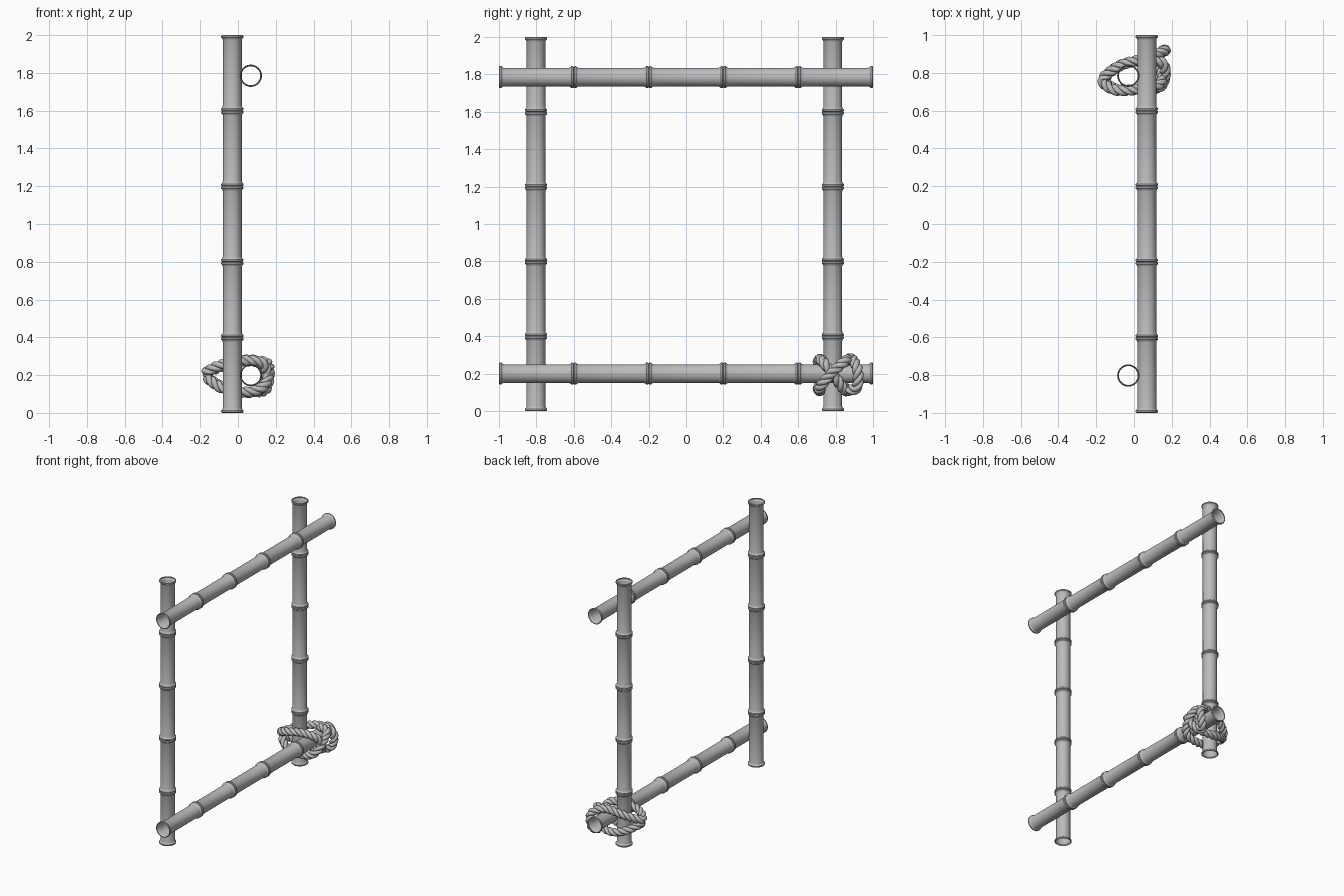
import bpy, bmesh, math
from mathutils import Vector, Matrix

if "Cube" in bpy.data.objects:
    bpy.data.objects.remove(bpy.data.objects["Cube"])


def flat_material(name, value):
    m = bpy.data.materials.new(name)
    m.diffuse_color = (value, value, value, 1)
    m.use_nodes = True
    m.node_tree.nodes["Principled BSDF"].inputs["Base Color"].default_value = m.diffuse_color
    return m


GREY = flat_material("plain grey", 0.5)


def finish(bm, name, matrix=None):
    bmesh.ops.recalc_face_normals(bm, faces=bm.faces)
    mesh = bpy.data.meshes.new(name)
    bm.to_mesh(mesh)
    bm.free()
    obj = bpy.data.objects.new(name, mesh)
    bpy.context.collection.objects.link(obj)
    mesh.materials.append(GREY)
    if matrix is not None:
        mesh.transform(matrix)
    bpy.ops.object.select_all(action='DESELECT')
    obj.select_set(True)
    bpy.context.view_layer.objects.active = obj
    bpy.ops.object.shade_smooth_by_angle(angle=math.radians(35))
    return obj


def skin(bm, rings):
    for a, b in zip(rings, rings[1:]):
        n = len(a)
        for i in range(n):
            bm.faces.new((a[i], a[(i + 1) % n], b[(i + 1) % n], b[i]))


def bamboo(name, matrix, sides=32, length=2.0, segments=5):
    """Open tube along z: stacked segments, each with flared lips."""
    lip = [(0.0, 0.054), (0.004, 0.059), (0.012, 0.059), (0.018, 0.053), (0.026, 0.050)]
    seg = length / segments
    profile = []
    for s in range(segments):
        part = [(s * seg + d, r) for d, r in lip]
        part += [((s + 1) * seg - d, r) for d, r in reversed(lip)]
        profile += part if s == 0 else part[1:]
    bm = bmesh.new()
    rings = []
    for z, r in profile:
        rings.append([bm.verts.new((r * math.cos(2 * math.pi * i / sides),
                                    r * math.sin(2 * math.pi * i / sides), z))
                      for i in range(sides)])
    skin(bm, rings)
    return finish(bm, name, matrix)


def rope(name, points, radius=0.03, pitch=0.12, sides=24, steps=20):
    """Three-strand twisted rope swept along a smooth path."""
    p = [Vector(q) for q in points]
    p = [2 * p[0] - p[1]] + p + [2 * p[-1] - p[-2]]
    path = []
    for k in range(1, len(p) - 2):
        a, b, c, d = p[k - 1:k + 3]
        for j in range(steps):
            t = j / steps
            path.append(0.5 * (2 * b + (c - a) * t + (2 * a - 5 * b + 4 * c - d) * t * t
                               + (3 * b - a - 3 * c + d) * t ** 3))
    path.append(p[-2])
    bm = bmesh.new()
    rings, run = [], 0.0
    normal = Vector((0.31, 0.2, 0.9))
    for k, q in enumerate(path):
        tangent = (path[min(k + 1, len(path) - 1)] - path[max(k - 1, 0)]).normalized()
        normal = (normal - tangent * normal.dot(tangent)).normalized()
        side = tangent.cross(normal)
        if k:
            run += (q - path[k - 1]).length
        twist = 2 * math.pi * run / pitch
        ring = []
        for i in range(sides):
            f = 2 * math.pi * i / sides
            r = radius * (0.68 + 0.32 * abs(math.sin(1.5 * f)) ** 0.8)
            ring.append(bm.verts.new(q + normal * r * math.cos(f + twist)
                                     + side * r * math.sin(f + twist)))
        rings.append(ring)
    skin(bm, rings)
    bm.faces.new(rings[0])
    bm.faces.new(rings[-1])
    return finish(bm, name)


# Upright poles
for name, y in (("front_upright", -0.802), ("back_upright", 0.785)):
    bamboo(name, Matrix.Translation((-0.03, y, 0)))

# Crossbars, laid along y
for name, z in (("lower_crossbar", 0.2), ("upper_crossbar", 1.785)):
    bamboo(name, Matrix.Translation((0.068, -1, z)) @ Matrix.Rotation(-math.pi / 2, 4, 'X'))

# Lashing at the lower back corner
rope("rope_lashing", [
    (0.11, 0.87, 0.11), (0.15, 0.915, 0.13), (0.16, 0.915, 0.23), (0.07, 0.88, 0.28),
    (-0.07, 0.84, 0.25), (-0.165, 0.765, 0.215), (-0.10, 0.71, 0.25),
    (0.03, 0.715, 0.275), (0.13, 0.735, 0.26), (0.15, 0.79, 0.19),
    (0.11, 0.84, 0.12), (0.01, 0.86, 0.11), (-0.09, 0.83, 0.14),
    (-0.155, 0.76, 0.18), (-0.08, 0.71, 0.13), (0.04, 0.715, 0.11),
    (0.135, 0.725, 0.14), (0.165, 0.79, 0.215), (0.15, 0.85, 0.265),
    (0.08, 0.87, 0.275)])
